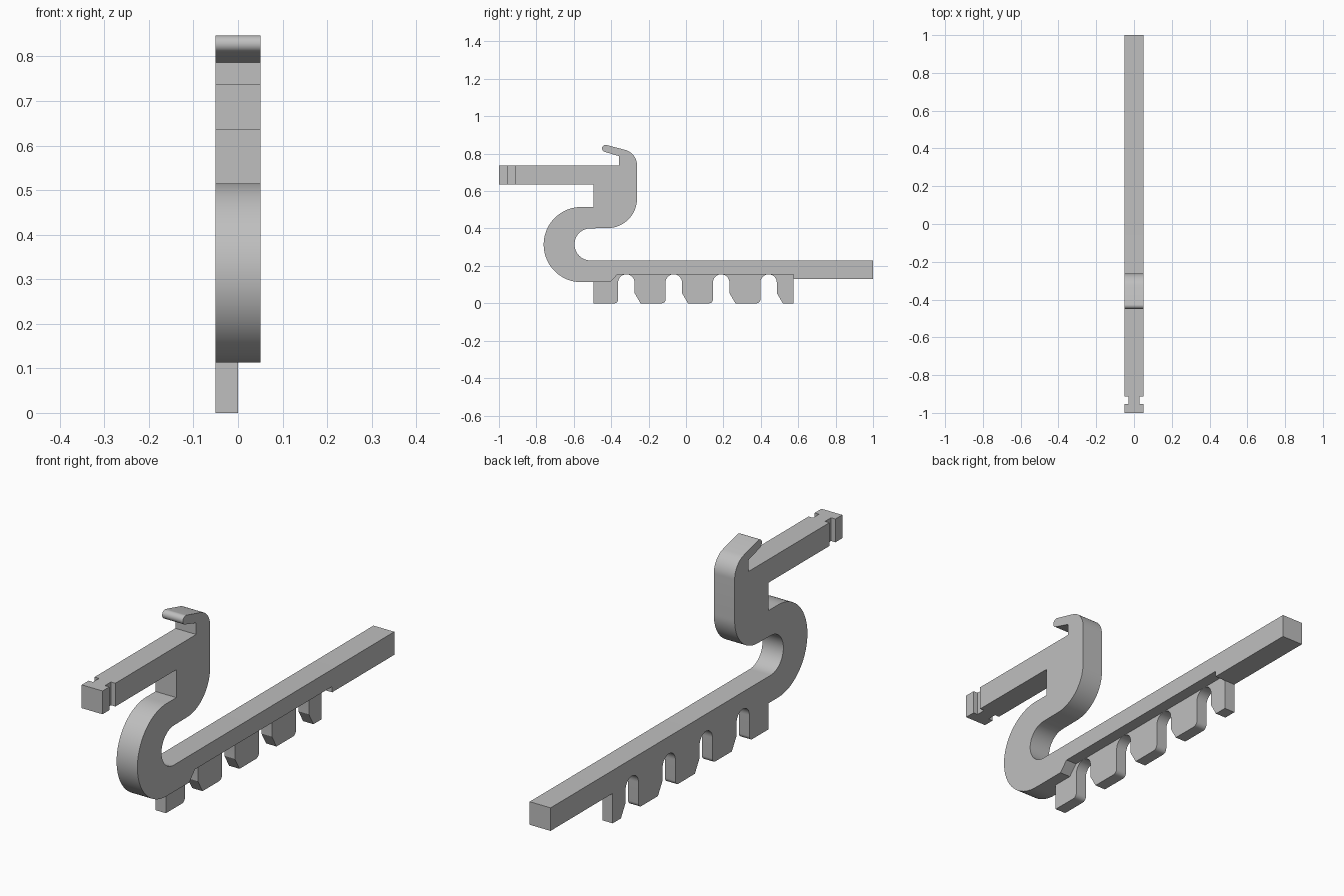
import bpy, bmesh
from math import sin, cos, radians
from mathutils import Vector

cube = bpy.data.objects.get("Cube")
if cube:
    bpy.data.objects.remove(cube, do_unlink=True)

GREY = (0.52, 0.52, 0.52, 1)
mat = bpy.data.materials.new("plain grey")
mat.use_nodes = True
mat.diffuse_color = GREY
mat.node_tree.nodes["Principled BSDF"].inputs["Base Color"].default_value = GREY


def arc(cy, cz, r, start, end, n=24):
    """Points on a circle in the side plane, angles in degrees."""
    angles = [radians(start + (end - start) * i / n) for i in range(n + 1)]
    return [(cy + r * cos(a), cz + r * sin(a)) for a in angles]


def slab(name, outline, x0, x1):
    """Extrude a (y, z) outline from x0 to x1."""
    bm = bmesh.new()
    face = bm.faces.new([bm.verts.new((x0, y, z)) for y, z in outline])
    grown = bmesh.ops.extrude_face_region(bm, geom=[face])["geom"]
    moved = [v for v in grown if isinstance(v, bmesh.types.BMVert)]
    bmesh.ops.translate(bm, verts=moved, vec=Vector((x1 - x0, 0, 0)))
    bmesh.ops.recalc_face_normals(bm, faces=bm.faces)
    mesh = bpy.data.meshes.new(name)
    bm.to_mesh(mesh)
    bm.free()
    mesh.materials.append(mat)
    obj = bpy.data.objects.new(name, mesh)
    bpy.context.collection.objects.link(obj)
    return obj


def combine(target, other, operation):
    """Apply a boolean and remove the helper."""
    mod = target.modifiers.new("combine", "BOOLEAN")
    mod.operation, mod.solver, mod.object = operation, "EXACT", other
    bpy.context.view_layer.objects.active = target
    bpy.ops.object.modifier_apply(modifier=mod.name)
    bpy.data.objects.remove(other, do_unlink=True)


HALF = 0.05
RECESS_END = 0.574

# S-shaped body: lower bar, bend, neck, hook and upper arm in one outline
body = [(1, 0.13), (1, 0.23)]
body += arc(-0.51, 0.315, 0.086, 270, 90)            # inside of bend
body += arc(-0.42, 0.56, 0.158, -90, 0)              # outside of neck
body += arc(-0.347, 0.738, 0.085, 0, 75, 16)         # back of hook
body += arc(-0.43, 0.828, 0.019, 75, 255, 14)        # hook tip
body += [(-0.358, 0.787), (-0.358, 0.737), (-1, 0.737), (-1, 0.636),
         (-0.494, 0.636), (-0.494, 0.515)]
body += arc(-0.56, 0.314, 0.201, 90, 270, 40)        # outside of bend
body += [(-0.405, 0.113), (-0.366, 0.155), (RECESS_END, 0.155), (RECESS_END, 0.13)]
clip = slab("clip_body", body, -HALF, HALF)

# Tooth plate on one half of the width, with arched gaps
teeth = [(RECESS_END, 0.19), (-0.494, 0.19), (-0.494, 0)]
GAP, PITCH, CORNER = 0.088, 0.2535, 0.02
for i in range(4):
    y = -0.363 + i * PITCH
    teeth += arc(y - CORNER, CORNER, CORNER, -90, 0, 6)
    teeth += arc(y + GAP / 2, 0.155 - GAP / 2, GAP / 2, 180, 0, 16)
    teeth += [(y + GAP, 0.055), (y + GAP + 0.032, 0)]
teeth += [(RECESS_END, 0)]
combine(clip, slab("tooth_plate", teeth, -HALF, 0), "UNION")

# Upright notches on both sides of the arm end
for side in (-1, 1):
    notch = [(-0.953, 0.6), (-0.912, 0.6), (-0.912, 0.78), (-0.953, 0.78)]
    combine(clip, slab("notch_cutter", notch, side * 0.029, side * 0.08), "DIFFERENCE")

# Smooth the curves, keep the edges sharp
bpy.ops.object.select_all(action="DESELECT")
clip.select_set(True)
bpy.context.view_layer.objects.active = clip
bpy.ops.object.shade_smooth_by_angle(angle=radians(30))
